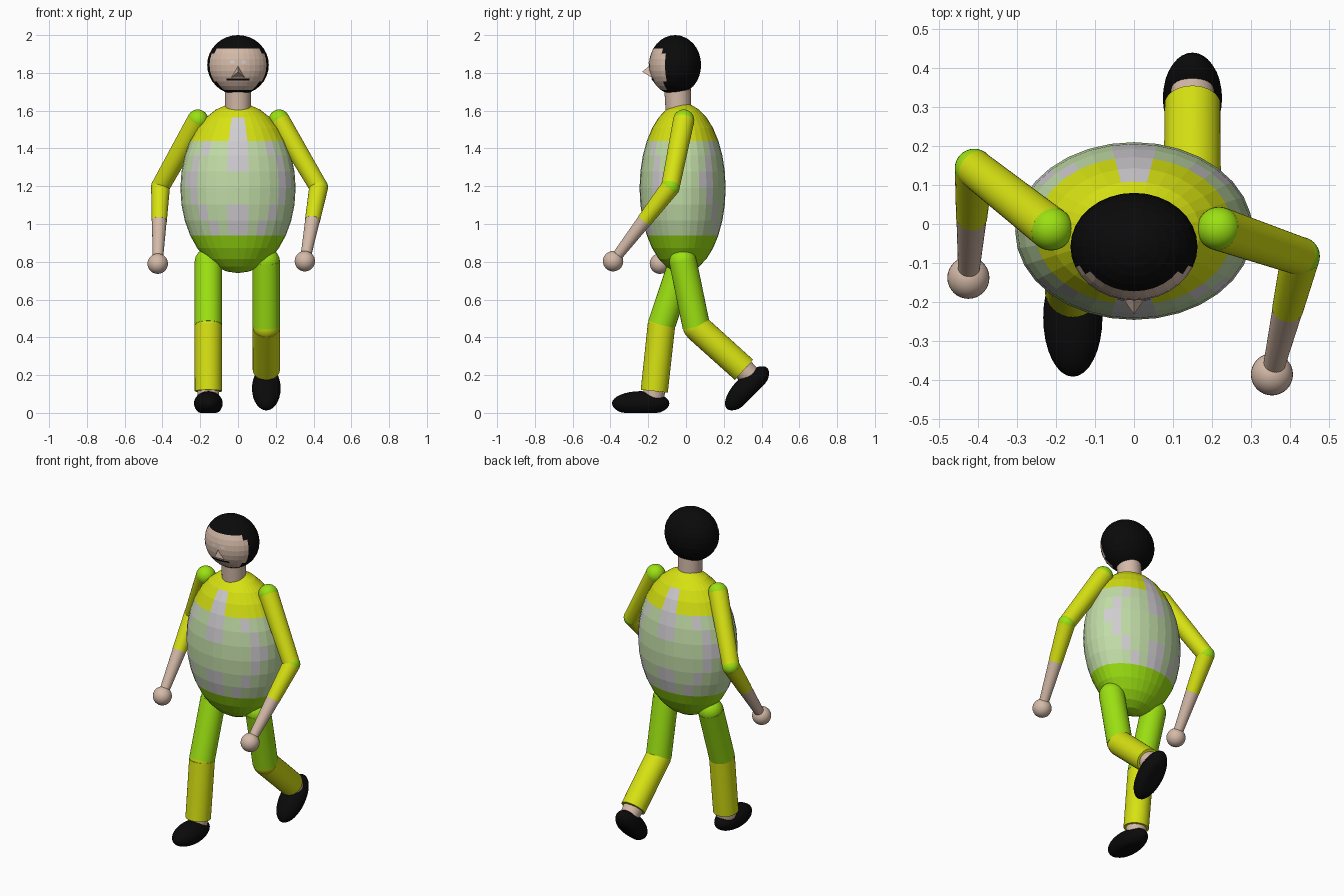
import bpy, bmesh, math
from mathutils import Vector, Matrix

if "Cube" in bpy.data.objects:
    bpy.data.objects.remove(bpy.data.objects["Cube"])


def material(name, rgb):
    m = bpy.data.materials.new(name)
    m.diffuse_color = (*rgb, 1)
    m.use_nodes = True
    m.node_tree.nodes["Principled BSDF"].inputs["Base Color"].default_value = m.diffuse_color
    return m


YELLOW = material("yellow", (0.68, 0.76, 0.006))
GREEN = material("lime green", (0.33, 0.75, 0.006))
PALE = material("pale green", (0.54, 0.72, 0.39))
GREY = material("light grey", (0.63, 0.61, 0.63))
SKIN = material("skin", (0.66, 0.49, 0.39))
BLACK = material("black", (0.003, 0.003, 0.003))


def finish(bm, name, mats, smooth=False):
    me = bpy.data.meshes.new(name)
    bm.normal_update()
    for f in bm.faces:
        f.smooth = smooth
    bm.to_mesh(me)
    bm.free()
    for m in mats:
        me.materials.append(m)
    ob = bpy.data.objects.new(name, me)
    bpy.context.collection.objects.link(ob)
    if smooth:
        bpy.ops.object.select_all(action='DESELECT')
        ob.select_set(True)
        bpy.context.view_layer.objects.active = ob
        bpy.ops.object.shade_smooth_by_angle(angle=math.radians(40))
    return ob


def ellipsoid(name, centre, radii, mats, rule=None, smooth=False, floor=None, tilt=0):
    """Sphere of 32 x 16 faces; rule(row, column from front, is_front) picks the colour."""
    bm = bmesh.new()
    bmesh.ops.create_uvsphere(bm, u_segments=32, v_segments=16, radius=1)
    step = math.pi / 16
    if rule:
        for f in bm.faces:
            c = f.calc_center_median().normalized()
            row = math.floor(math.asin(c.z) / step)
            col = math.floor(math.atan2(abs(c.x), abs(c.y)) / step)
            f.material_index = rule(row, col, c.y < 0)
    bmesh.ops.scale(bm, vec=radii, verts=bm.verts)
    if floor is not None:
        for v in bm.verts:
            v.co.z = max(v.co.z, floor)
    bmesh.ops.transform(bm, verts=bm.verts,
                        matrix=Matrix.Translation(centre) @ Matrix.Rotation(tilt, 4, 'X'))
    return finish(bm, name, mats, smooth)


def ball(name, centre, r, mat):
    return ellipsoid(name, centre, (r, r, r), [mat], smooth=True)


def limb(name, a, b, r1, r2, mat):
    """Tapered tube from a to b."""
    a, b = Vector(a), Vector(b)
    bm = bmesh.new()
    bmesh.ops.create_cone(bm, cap_ends=True, segments=32, radius1=r1, radius2=r2,
                          depth=(b - a).length)
    rot = (b - a).to_track_quat('Z', 'Y').to_matrix().to_4x4()
    bmesh.ops.transform(bm, verts=bm.verts, matrix=Matrix.Translation((a + b) / 2) @ rot)
    return finish(bm, name, [mat], True)


# Torso: yellow yoke, pale middle with grey blocks, green bottom
GREY_BLOCKS = {4: (0,), 3: (0,), 2: (0, 3), 1: (0, 4), 0: (4, 5),
               -1: (4,), -2: (0, 3), -3: (0, 2)}


def torso_rule(row, col, front):
    if col in GREY_BLOCKS.get(row, ()):
        return 3
    return 0 if row >= 3 else 1 if row < -3 else 2


ellipsoid("torso", (0, -0.018, 1.19), (0.305, 0.228, 0.45),
          [YELLOW, GREEN, PALE, GREY], torso_rule)

# Head: skin face framed by black hair
HEAD, HR = Vector((0, -0.058, 1.842)), Vector((0.163, 0.138, 0.158))


def head_rule(row, col, front):
    width = 6 if -3 <= row <= 1 else 5
    return 1 if front and -5 <= row <= 2 and col < width else 0


ellipsoid("head", HEAD, HR, [BLACK, SKIN], head_rule)
limb("neck", (0, -0.04, 1.60), (0, -0.045, 1.72), 0.068, 0.07, SKIN)


def face_patch(name, x0, x1, z0, z1, mat):
    """Thin strip lying on the front of the head."""
    bm = bmesh.new()
    n = 6
    rows = []
    for z in (z0, z1):
        row = []
        for i in range(n + 1):
            x = x0 + (x1 - x0) * i / n
            q = 1 - (x / HR.x) ** 2 - ((z - HEAD.z) / HR.z) ** 2
            row.append(bm.verts.new((x, HEAD.y - HR.y * math.sqrt(q) - 0.003, z)))
        rows.append(row)
    for i in range(n):
        bm.faces.new((rows[0][i], rows[0][i + 1], rows[1][i + 1], rows[1][i]))
    finish(bm, name, [mat])


face_patch("mouth", -0.06, 0.06, 1.759, 1.771, BLACK)
for s, side in ((-1, "left"), (1, "right")):
    face_patch(side + "_eye", s * 0.03 - 0.012, s * 0.03 + 0.012, 1.85, 1.866, GREY)

# Nose: small pyramid
bm = bmesh.new()
tip = bm.verts.new((0, -0.232, 1.806))
base = [bm.verts.new(p) for p in ((0, -0.185, 1.845), (-0.036, -0.18, 1.775),
                                  (0.036, -0.18, 1.775))]
for i in range(3):
    bm.faces.new((tip, base[i], base[(i + 1) % 3]))
bm.faces.new(base[::-1])
bmesh.ops.recalc_face_normals(bm, faces=bm.faces)
finish(bm, "nose", [SKIN])

# Arms: shoulder, elbow, hand
ARMS = {"left": ((-0.213, -0.012, 1.55), (-0.41, 0.143, 1.2), (-0.425, -0.138, 0.79)),
        "right": ((0.218, -0.012, 1.55), (0.427, -0.083, 1.195), (0.354, -0.386, 0.803))}
for side, pts in ARMS.items():
    sh, el, ha = map(Vector, pts)
    cuff = el.lerp(ha, 0.45)
    ball(side + "_shoulder", sh, 0.056, GREEN)
    limb(side + "_upper_arm", sh, el, 0.056, 0.049, YELLOW)
    ball(side + "_elbow", el, 0.05, GREEN)
    limb(side + "_sleeve", el, cuff, 0.05, 0.04, YELLOW)
    limb(side + "_forearm", cuff, ha, 0.039, 0.026, SKIN)
    ball(side + "_hand", ha, 0.054, SKIN)

# Legs: hip, knee, trouser end, ankle end, then foot centre and tilt
LEGS = {"left": ((-0.157, -0.018, 0.80), (-0.157, -0.13, 0.465), (-0.157, -0.168, 0.115),
                 (-0.157, -0.175, 0.06), (-0.157, -0.24, 0.05), 0),
        "right": ((0.15, -0.016, 0.80), (0.15, 0.055, 0.455), (0.15, 0.307, 0.228),
                  (0.15, 0.345, 0.19), (0.15, 0.323, 0.13), math.radians(45))}
for side, (hip, knee, hem, ankle, foot, tilt) in LEGS.items():
    ball(side + "_hip", hip, 0.072, GREEN)
    limb(side + "_thigh", hip, knee, 0.073, 0.073, GREEN)
    ball(side + "_knee", knee, 0.071, YELLOW)
    limb(side + "_shin", knee, hem, 0.073, 0.072, YELLOW)
    limb(side + "_ankle", hem, ankle, 0.058, 0.055, SKIN)
    ellipsoid(side + "_shoe", foot, (0.076, 0.152, 0.065), [BLACK],
              smooth=True, floor=-0.05, tilt=tilt)
